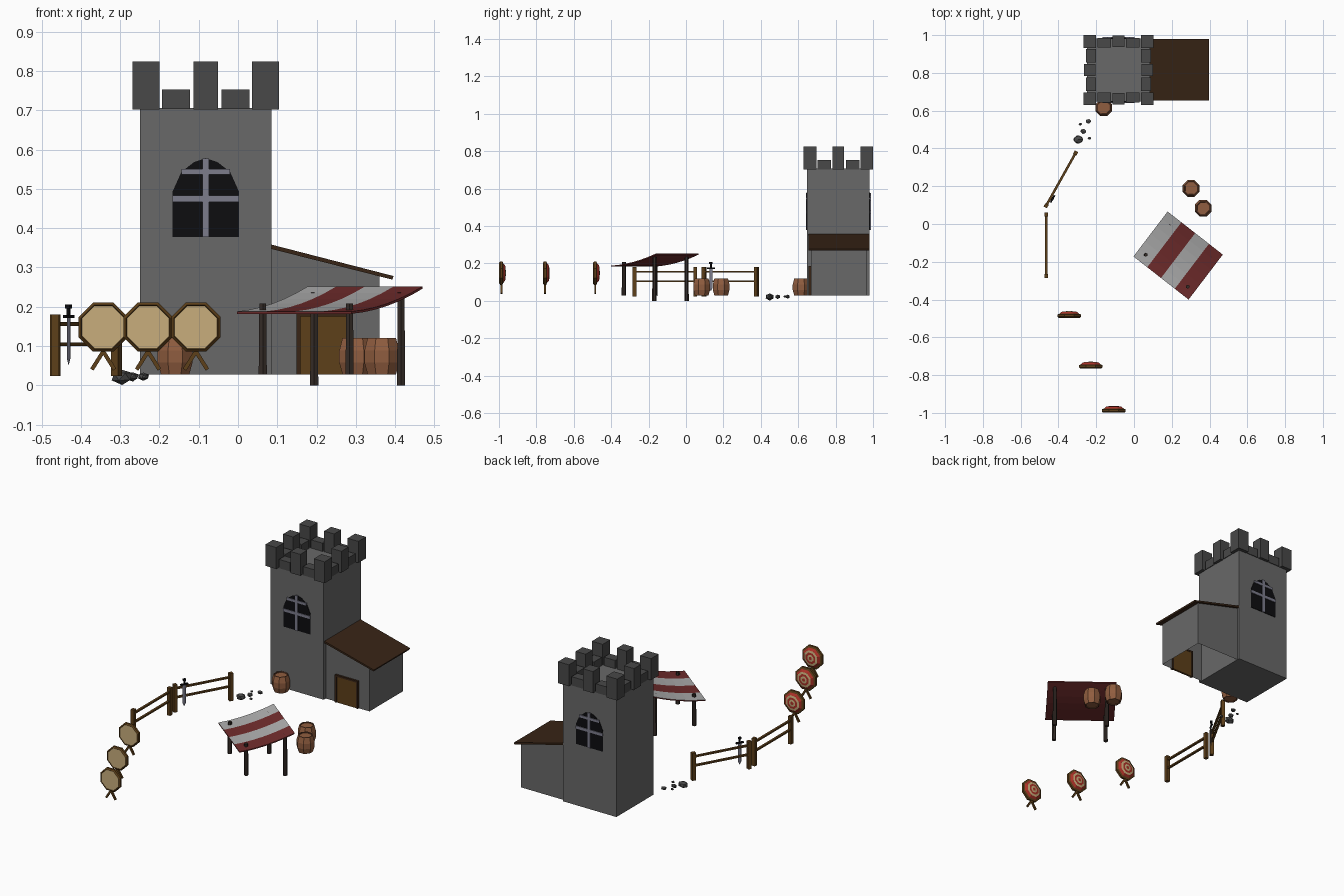
import bpy, bmesh, math, random
from mathutils import Vector, Matrix

if "Cube" in bpy.data.objects:
    bpy.data.objects.remove(bpy.data.objects["Cube"])

random.seed(4)
TX, TY = -0.082, 0.815  # tower axis


def mat(name, r, g, b):
    m = bpy.data.materials.new(name)
    m.diffuse_color = (r, g, b, 1)
    m.use_nodes = True
    m.node_tree.nodes["Principled BSDF"].inputs["Base Color"].default_value = m.diffuse_color
    return m


STONE = mat("stone", .14, .14, .14)
DARK_STONE = mat("dark_stone", .065, .065, .065)
BLACK = mat("glass", .004, .004, .005)
METAL = mat("metal", .2, .2, .26)
ROOF = mat("roof_wood", .04, .018, .008)
WOOD = mat("wood", .11, .05, .01)
POST = mat("post_wood", .035, .025, .02)
BARREL = mat("barrel_wood", .28, .11, .05)
HOOP = mat("barrel_hoop", .13, .05, .025)
RED = mat("red_cloth", .16, .025, .025)
WHITE = mat("white_cloth", .42, .42, .42)
STRAW = mat("straw", .58, .42, .2)
TRED = mat("target_red", .4, .03, .02)


def finish(bm, name, *mats):
    bmesh.ops.recalc_face_normals(bm, faces=bm.faces)
    me = bpy.data.meshes.new(name)
    bm.to_mesh(me)
    bm.free()
    for m in mats:
        me.materials.append(m)
    ob = bpy.data.objects.new(name, me)
    bpy.context.collection.objects.link(ob)
    return ob


def box(name, c, s, m, rot=Matrix()):
    bm = bmesh.new()
    M = Matrix.Translation(c) @ rot.to_4x4() @ Matrix.Diagonal((*s, 1))
    bmesh.ops.create_cube(bm, size=1, matrix=M)
    return finish(bm, name, m)


def span(name, x0, x1, y0, y1, z0, z1, m):
    return box(name, ((x0+x1)/2, (y0+y1)/2, (z0+z1)/2), (x1-x0, y1-y0, z1-z0), m)


def beam(name, p, q, w, h, m):
    p, q = Vector(p), Vector(q)
    return box(name, (p+q)/2, (w, h, (q-p).length), m, (q-p).to_track_quat('Z', 'Y').to_matrix())


def prism(name, pts, y0, y1, m, open_bottom=False):
    # extrude an x-z outline along y
    bm = bmesh.new()
    f = bm.faces.new([bm.verts.new((x, y0, z)) for x, z in pts])
    r = bmesh.ops.extrude_face_region(bm, geom=[f])
    for v in r["geom"]:
        if isinstance(v, bmesh.types.BMVert):
            v.co.y = y1
    bmesh.ops.recalc_face_normals(bm, faces=bm.faces)
    if open_bottom:
        bm.normal_update()
        bmesh.ops.delete(bm, geom=[f for f in bm.faces if f.normal.z < -.9], context='FACES_ONLY')
    return finish(bm, name, m)


def lathe(name, rings, n, M, mats, slots):
    # rings are (radius, height); slots give the material of each band
    bm = bmesh.new()
    loops = []
    for r, z in rings:
        a = [2*math.pi*(i+.5)/n for i in range(n)]
        loops.append([bm.verts.new(M @ Vector((r*math.cos(t), r*math.sin(t), z))) for t in a])
    for k in range(len(loops)-1):
        for i in range(n):
            j = (i+1) % n
            f = bm.faces.new((loops[k][i], loops[k][j], loops[k+1][j], loops[k+1][i]))
            f.material_index = slots[k+1]
    bm.faces.new(loops[0][::-1]).material_index = slots[0]
    bm.faces.new(loops[-1]).material_index = slots[-1]
    return finish(bm, name, *mats)


# tower with battlements
span("tower", -.25, .085, .648, .982, .028, .706, STONE)
for i in (-1, 0, 1):
    for j in (-1, 0, 1):
        if i or j:
            w = .068 if i and j else .062
            box("tall_merlon", (TX+i*.152, TY+j*.152, .763), (w, w, .122), DARK_STONE)
for k in range(4):
    R = Matrix.Rotation(k*math.pi/2, 3, 'Z')
    for s in (-1, 1):
        c = R @ Vector((s*.076, -.145, .728))
        box("short_merlon", c + Vector((TX, TY, 0)), (.071, .052, .05), DARK_STONE, R)

# arched windows, front and back
half = [(.085, .378), (.085, .492), (.062, .543), (.03, .568)]
arch = [(TX+x, z) for x, z in half] + [(TX, .578)] + [(TX-x, z) for x, z in half[::-1]]
for y, d in ((.648, -1), (.982, 1)):
    prism("window_pane", arch, y-.004*d, y+.003*d, BLACK)
    for x0, x1, z0, z1 in ((-.008, .008, .378, .577), (-.085, .085, .467, .483), (-.062, .062, .537, .551)):
        span("window_bar", TX+x0, TX+x1, y-.007, y+.007, z0, z1, METAL)

# side house, open underneath
prism("house_walls", [(.085, .028), (.36, .028), (.36, .278), (.085, .347)], .667, .967, STONE, True)
prism("house_roof", [(.085, .347), (.393, .269), (.396, .278), (.085, .358)], .655, .98, ROOF)
span("door", .158, .284, .66, .672, .028, .177, WOOD)
for x in (.154, .288):
    span("door_frame", x-.005, x+.005, .656, .674, .028, .177, ROOF)
span("door_lintel", .149, .293, .656, .674, .175, .185, ROOF)

# barrels
prof = [(.033, .032), (.034, .028), (.039, .028), (.048, .058), (.048, .088), (.039, .12), (.034, .12), (.033, .115)]
for x, y in ((-.16, .615), (.302, .188), (.366, .084)):
    lathe("barrel", prof, 8, Matrix.Translation((x, y, 0)), (BARREL, HOOP), (0, 1, 1, 0, 0, 0, 1, 1, 0))

# stones
for x, y, r in ((-.241, .544, .016), (-.284, .528, .009), (-.268, .49, .017), (-.295, .448, .028), (-.236, .454, .01)):
    bm = bmesh.new()
    bmesh.ops.create_icosphere(bm, subdivisions=1, radius=r)
    for v in bm.verts:
        v.co *= random.uniform(.88, 1.1)
        v.co = Vector((v.co.x + x, v.co.y*.85 + y, v.co.z*.7 + .022))
    finish(bm, "stone", DARK_STONE)

# fences
F = [((-.309, .376), (-.465, .097)), ((-.465, .05), (-.465, -.275))]
for a, b in F:
    ang = Matrix.Rotation(math.atan2(b[1]-a[1], b[0]-a[0]), 3, 'Z')
    for p in (a, b):
        box("fence_post", (*p, .102), (.02, .02, .157), WOOD, ang)
    for z in (.156, .104):
        beam("fence_rail", (*a, z), (*b, z), .013, .009, WOOD).name = "fence_rail"

# sword leaning on the fence
S = Matrix.Rotation(math.atan2(.279, .156), 3, 'Z')
SX, SY = -.431, .133
bm = bmesh.new()
top, bot = [], []
for x, y in ((.009, 0), (0, .0025), (-.009, 0), (0, -.0025)):
    v = S @ Vector((x, y, 0)) + Vector((SX, SY, 0))
    top.append(bm.verts.new((v.x, v.y, .172)))
    bot.append(bm.verts.new((v.x, v.y, .068)))
tip = bm.verts.new((SX, SY, .05))
bm.faces.new(top)
for i in range(4):
    j = (i+1) % 4
    bm.faces.new((top[i], top[j], bot[j], bot[i]))
    bm.faces.new((bot[i], bot[j], tip))
finish(bm, "sword_blade", METAL)
for n, z, s in (("sword_guard", .175, (.044, .009, .008)), ("sword_grip", .188, (.008, .007, .022)), ("sword_pommel", .201, (.015, .012, .01))):
    box(n, (SX, SY, z), s, BLACK, S)

# archery targets: plain straw toward -y, painted rings toward +y
k = 1/math.cos(math.pi/8)
rings = [(.054*k, .003), (.056*k, 0), (.0625*k, .006), (.0625*k, .018), (.052*k, .022), (.041*k, .032),
         (.03*k, .034), (.019*k, .035), (.009*k, .036)]
for x, y in ((-.343, -.497), (-.229, -.765), (-.107, -.999)):
    M = Matrix.Translation((x, y, .148)) @ Matrix.Rotation(-math.pi/2, 4, 'X')
    lathe("target", rings, 8, M, (STRAW, WOOD, TRED), (0, 1, 1, 1, 1, 2, 0, 2, 0, 2))
    for s in (-1, 1):
        beam("target_leg", (x+s*.029, y+.012, .04), (x-s*.012, y+.012, .105), .01, .01, WOOD)

# sagging striped canopy: u along the stripes' row, v down the slope
O, U, V = Vector((.178, .066)), Vector((.292, -.228)), Vector((-.181, -.238))
for n in range(4):
    bm = bmesh.new()
    rows = []
    for i in range(7):
        t = i/6
        z = .252 - .064*t - .048*t*(1-t)
        rows.append([bm.verts.new((*(O + U*u + V*t), z)) for u in (n/4, (n+1)/4)])
    for a, b in zip(rows, rows[1:]):
        bm.faces.new((a[0], a[1], b[1], b[0]))
    geo = bmesh.ops.extrude_face_region(bm, geom=bm.faces[:])["geom"]
    for v in geo:
        if isinstance(v, bmesh.types.BMVert):
            v.co.z -= .006
    for f in bm.faces:
        f.normal_update()
    bmesh.ops.recalc_face_normals(bm, faces=bm.faces)
    for f in bm.faces:
        f.material_index = 0 if f.normal.z > .5 else 1
    finish(bm, "canopy_stripe", RED if n % 2 else WHITE, RED)
for x, y, z0, z1 in ((.194, .003, 0, .236), (.415, -.169, 0, .236), (.063, -.163, .028, .208), (.284, -.332, .028, .208)):
    lathe("canopy_post", [(.012, z0), (.01, z1)], 6, Matrix.Translation((x, y, 0)), (POST,), (0, 0, 0))
